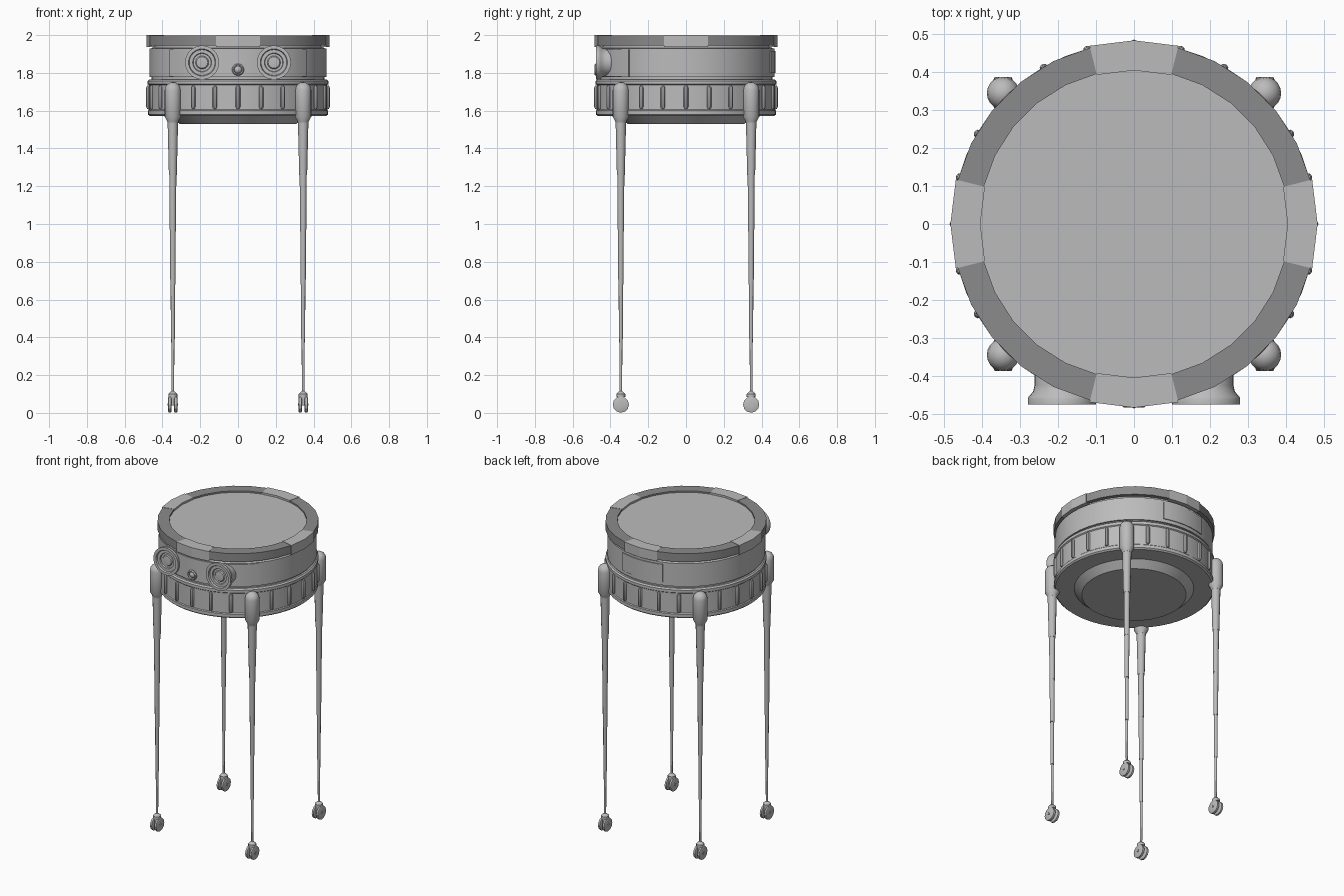
import bpy, bmesh
from math import sin, cos, pi, radians
from mathutils import Matrix, Vector

if "Cube" in bpy.data.objects:
    bpy.data.objects.remove(bpy.data.objects["Cube"])


def material(name, v):
    m = bpy.data.materials.new(name)
    m.diffuse_color = (v, v, v, 1)
    m.use_nodes = True
    m.node_tree.nodes["Principled BSDF"].inputs["Base Color"].default_value = m.diffuse_color
    return m


LIGHT = material("light grey", 0.5)
DARK = material("dark grey", 0.26)


def finish(bm, name, mat=LIGHT, matrix=None, smooth=35):
    bmesh.ops.remove_doubles(bm, verts=bm.verts, dist=1e-5)
    bmesh.ops.recalc_face_normals(bm, faces=bm.faces)
    if matrix is not None:
        bm.transform(matrix)
    me = bpy.data.meshes.new(name)
    bm.to_mesh(me)
    bm.free()
    me.materials.append(mat)
    if smooth:
        me.shade_smooth()
        me.set_sharp_from_angle(angle=radians(smooth))
    ob = bpy.data.objects.new(name, me)
    bpy.context.collection.objects.link(ob)
    return ob


def lathe(name, profile, n, matrix=None, mat=LIGHT, smooth=35):
    """Spin (radius, height) points about z."""
    bm = bmesh.new()
    vs = [bm.verts.new((r, 0, z)) for r, z in profile]
    es = [bm.edges.new(p) for p in zip(vs, vs[1:])]
    bmesh.ops.spin(bm, geom=vs + es, cent=(0, 0, 0), axis=(0, 0, 1),
                   angle=2 * pi, steps=n, use_merge=False)
    return finish(bm, name, mat, matrix, smooth)


def sector(name, mid, half, r0, r1, z0, z1, n, mat=LIGHT, smooth=35):
    """Solid arc block centred on angle mid, in degrees."""
    bm = bmesh.new()
    loops = []
    for i in range(n + 1):
        a = radians(mid - half + 2 * half * i / n)
        loops.append([bm.verts.new((r * cos(a), r * sin(a), z))
                      for r, z in ((r0, z0), (r1, z0), (r1, z1), (r0, z1))])
    for p, q in zip(loops, loops[1:]):
        for k in range(4):
            j = (k + 1) % 4
            bm.faces.new((p[k], p[j], q[j], q[k]))
    bm.faces.new(loops[0])
    bm.faces.new(loops[-1][::-1])
    return finish(bm, name, mat, None, smooth)


# Body: underside, ribbed lower drum, groove, upper drum, neck
lathe("body", [(0, 1.53), (0.31, 1.53), (0.355, 1.572), (0.468, 1.572), (0.477, 1.58),
               (0.477, 1.60), (0.472, 1.605), (0.472, 1.735), (0.478, 1.74),
               (0.478, 1.758), (0.47, 1.766), (0.458, 1.766), (0.458, 1.777),
               (0.468, 1.777), (0.468, 1.928), (0.452, 1.932), (0.452, 1.95), (0, 1.95)], 48)

# Seat disc inside the rim
lathe("top_disc", [(0, 1.95), (0.415, 1.95), (0.415, 1.988), (0, 1.988)], 48)

# Rim: four dark arcs joined by four light clasps
for i in range(4):
    sector("rim_arc", 45 + 90 * i, 31.2, 0.408, 0.479, 1.944, 1.998, 5, DARK, 20)
    for s in (-7, 7):
        sector("rim_clasp", 90 * i + s, 7, 0.405, 0.484, 1.937, 2.0, 1, LIGHT, 0)

# Face panel and rear hatch on the upper drum
sector("face_panel", -90, 50, 0.45, 0.473, 1.782, 1.925, 20)
sector("rear_hatch", 90, 18, 0.45, 0.473, 1.80, 1.915, 8)

# Ribs: rounded upright bars around the lower drum
for i in range(24):
    a = radians(15 * i)
    if i % 6 == 3:
        continue  # leg sockets sit here
    m = Matrix.Translation((0.474 * cos(a), 0.474 * sin(a), 0)) @ Matrix.Rotation(a, 4, 'Z')
    lathe("rib", [(0, 1.606), (0.007, 1.609), (0.012, 1.619), (0.012, 1.722),
                  (0.007, 1.732), (0, 1.735)], 8, m)

# Eyes: flared horns with stepped rings, facing forward
forward = Matrix.Rotation(pi / 2, 4, 'X')
for s in (-1, 1):
    m = Matrix.Translation((s * 0.19, 0, 1.855)) @ forward
    lathe("eye", [(0, 0.34), (0.072, 0.34), (0.072, 0.425), (0.076, 0.442), (0.088, 0.456),
                  (0.09, 0.460), (0.09, 0.476), (0.072, 0.476), (0.068, 0.466),
                  (0.05, 0.466), (0.047, 0.458), (0.035, 0.458), (0.03, 0.464), (0, 0.467)],
          32, m)

# Nose: small ring round a ball
lathe("nose", [(0, 0.44), (0.032, 0.44), (0.032, 0.478), (0.027, 0.484), (0.021, 0.482),
               (0.02, 0.472), (0.014, 0.479), (0.007, 0.483), (0, 0.484)], 20,
      Matrix.Translation((0, 0, 1.817)) @ forward)

# Legs: domed socket, telescoping shaft, twin-wheel caster
L = 0.345
socket = [(0, 1.53), (0.028, 1.535), (0.03, 1.545), (0.043, 1.568), (0.043, 1.708)]
socket += [(0.043 * cos(radians(t)), 1.708 + 0.043 * sin(radians(t))) for t in (22, 45, 68)]
socket += [(0, 1.751)]
shaft = [(0, 1.55), (0.028, 1.55)]
for z, wide, thin in ((1.26, 0.021, 0.0185), (0.97, 0.0165, 0.0155),
                      (0.68, 0.0135, 0.0115), (0.39, 0.0105, 0.0085)):
    shaft += [(wide, z), (thin, z)]
shaft += [(0.0065, 0.115), (0.012, 0.112), (0.024, 0.10), (0.024, 0.085), (0, 0.085)]
wheel = [(0, -0.007), (0.008, -0.007), (0.008, -0.009), (0.036, -0.009), (0.043, -0.006),
         (0.043, 0.006), (0.036, 0.009), (0.008, 0.009), (0.008, 0.007), (0, 0.007)]
sideways = Matrix.Rotation(pi / 2, 4, 'Y')
for sx in (-1, 1):
    for sy in (-1, 1):
        m = Matrix.Translation((sx * L, sy * L, 0))
        lathe("leg_socket", socket, 20, m)
        lathe("leg_shaft", shaft, 12, m)
        for s in (-1, 1):
            lathe("caster_wheel", wheel, 12,
                  m @ Matrix.Translation((s * 0.016, 0, 0.044)) @ sideways, LIGHT, 25)
        bm = bmesh.new()
        bmesh.ops.create_cube(bm, size=1, matrix=Matrix.Translation((0, 0, 0.066))
                              @ Matrix.Diagonal((0.022, 0.036, 0.056, 1)))
        finish(bm, "caster_fork", LIGHT, m, 0)
        lathe("caster_axle", [(0, -0.027), (0.005, -0.027), (0.005, 0.027), (0, 0.027)], 8,
              m @ Matrix.Translation((0, 0, 0.044)) @ sideways)
